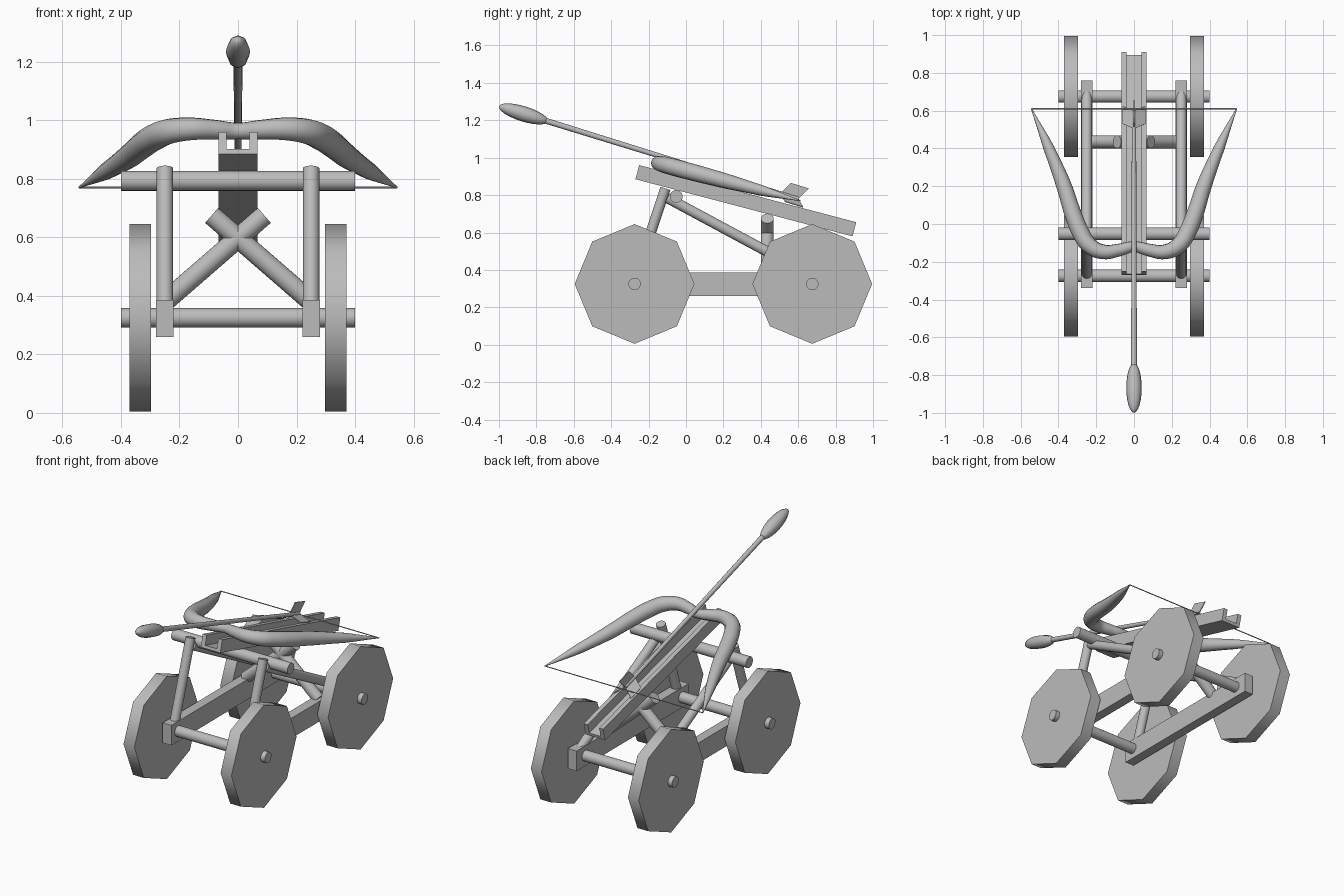
import bpy, bmesh, math
from mathutils import Vector, Matrix

if "Cube" in bpy.data.objects:
    bpy.data.objects.remove(bpy.data.objects["Cube"])

wood = bpy.data.materials.new("plain grey")
wood.diffuse_color = (0.5, 0.5, 0.5, 1)
wood.use_nodes = True
wood.node_tree.nodes["Principled BSDF"].inputs["Base Color"].default_value = wood.diffuse_color


def finish(ob, name, angle=None):
    ob.name = name
    ob.data.materials.clear()
    ob.data.materials.append(wood)
    if angle:
        bpy.ops.object.select_all(action='DESELECT')
        ob.select_set(True)
        bpy.context.view_layer.objects.active = ob
        bpy.ops.object.shade_smooth_by_angle(angle=math.radians(angle))
    return ob


def rod(name, a, b, r, r2=None, sides=24):
    """Round bar between two points, optionally tapered."""
    a, b = Vector(a), Vector(b)
    d = b - a
    bpy.ops.mesh.primitive_cone_add(vertices=sides, radius1=r, radius2=r if r2 is None else r2,
                                    depth=d.length, location=(a + b) / 2,
                                    rotation=d.to_track_quat('Z', 'Y').to_euler())
    return finish(bpy.context.object, name, 40)


def extrude(name, pts, depth, matrix):
    """Flat profile extruded along local z, centred, then placed."""
    bm = bmesh.new()
    f = bm.faces.new([bm.verts.new((x, y, -depth / 2)) for x, y in pts])
    new = bmesh.ops.extrude_face_region(bm, geom=[f])["geom"]
    bmesh.ops.translate(bm, vec=(0, 0, depth), verts=[v for v in new if isinstance(v, bmesh.types.BMVert)])
    bmesh.ops.recalc_face_normals(bm, faces=bm.faces)
    bm.transform(matrix)
    me = bpy.data.meshes.new(name)
    bm.to_mesh(me)
    bm.free()
    ob = bpy.data.objects.new(name, me)
    bpy.context.collection.objects.link(ob)
    return finish(ob, name)


# Axles and octagonal wheels
for end, y in (("front", -0.275), ("rear", 0.675)):
    rod(end + "_axle", (-0.4, y, 0.325), (0.4, y, 0.325), 0.033)
    for s in (-1, 1):
        bpy.ops.mesh.primitive_cylinder_add(vertices=8, radius=0.32, depth=0.074,
                                            location=(s * 0.334, y, 0.325),
                                            rotation=(0, math.pi / 2, 0))
        finish(bpy.context.object, end + "_wheel", 50)

# Side frames: rail, front post, sloping brace, crossed support
for s in (-1, 1):
    x = s * 0.25
    bpy.ops.mesh.primitive_cube_add(size=1, location=(x, 0.21, 0.3225))
    bpy.context.object.scale = (0.06, 1.1, 0.125)
    bpy.ops.object.transform_apply(location=False, rotation=False, scale=True)
    finish(bpy.context.object, "side_rail")
    rod("front_post", (x, -0.275, 0.34), (x, -0.11, 0.836), 0.028)
    rod("sloping_brace", (x, -0.1, 0.785), (x, 0.7, 0.355), 0.028)
    rod("crossed_support", (x, 0.435, 0.38), (-s * 0.09, 0.435, 0.675), 0.034)
rod("top_crossbar", (-0.4, -0.052, 0.793), (0.4, -0.052, 0.793), 0.034)

# Grooved stock, a U channel running down towards the rear
tilt = math.atan2(0.305, 1.16)
w, h, g = 0.067, 0.039, 0.04
channel = [(-w, -h), (w, -h), (w, h), (g, h), (g, -h + 0.018), (-g, -h + 0.018), (-g, h), (-w, h)]
extrude("stock", channel, 1.2, Matrix.Translation((0, 0.32, 0.77))
        @ Matrix.Rotation(math.pi / 2 - tilt, 4, 'X'))

# Bow limbs: tapered curve lying in the tilted plane (x, y, radius)
half = [(0.08, -0.138, 0.034), (0.16, -0.148, 0.039), (0.235, -0.115, 0.044), (0.285, -0.04, 0.046),
        (0.325, 0.06, 0.045), (0.37, 0.2, 0.041), (0.45, 0.4, 0.029), (0.543, 0.61, 0.003)]
path = [(-x, y, r) for x, y, r in reversed(half)] + [(0, -0.12, 0.028)] + half
cu = bpy.data.curves.new("bow", 'CURVE')
cu.dimensions = '3D'
cu.bevel_depth = 1
cu.bevel_resolution = 4
cu.use_fill_caps = True
sp = cu.splines.new('BEZIER')
sp.resolution_u = 6
sp.bezier_points.add(len(path) - 1)
for p, (x, y, r) in zip(sp.bezier_points, path):
    p.co = (x, y, 0.975 - 0.264 * (y + 0.165))
    p.radius = r
    p.handle_left_type = p.handle_right_type = 'AUTO'
bow = bpy.data.objects.new("bow", cu)
bpy.context.collection.objects.link(bow)
bpy.ops.object.select_all(action='DESELECT')
bow.select_set(True)
bpy.context.view_layer.objects.active = bow
bpy.ops.object.convert(target='MESH')
finish(bpy.context.object, "bow", 50)

# Bowstring
rod("bowstring", (-0.543, 0.61, 0.77), (0.543, 0.61, 0.77), 0.003, sides=8)

# Bolt: shaft, pointed head, three swept fins
tail, tip = Vector((0, 0.6, 0.78)), Vector((0, -0.868, 1.234))
axis = (tail - tip).normalized()
rod("bolt_shaft", tip, tail, 0.016, 0.011, sides=12)
bpy.ops.mesh.primitive_uv_sphere_add(segments=8, ring_count=12, radius=1, location=tip,
                                     rotation=axis.to_track_quat('Z', 'Y').to_euler())
bpy.context.object.scale = (0.041, 0.041, 0.137)
bpy.ops.object.transform_apply(location=False, rotation=False, scale=True)
finish(bpy.context.object, "bolt_head", 50)

up = Vector((1, 0, 0)).cross(axis)
for i in range(3):
    out = Matrix.Rotation(math.tau * i / 3, 3, axis) @ up
    m = Matrix((axis, out, axis.cross(out))).transposed().to_4x4()
    extrude("bolt_fin", [(-0.1, 0), (0, 0), (0.038, 0.07), (-0.062, 0.07)], 0.005,
            Matrix.Translation(tail) @ m)
